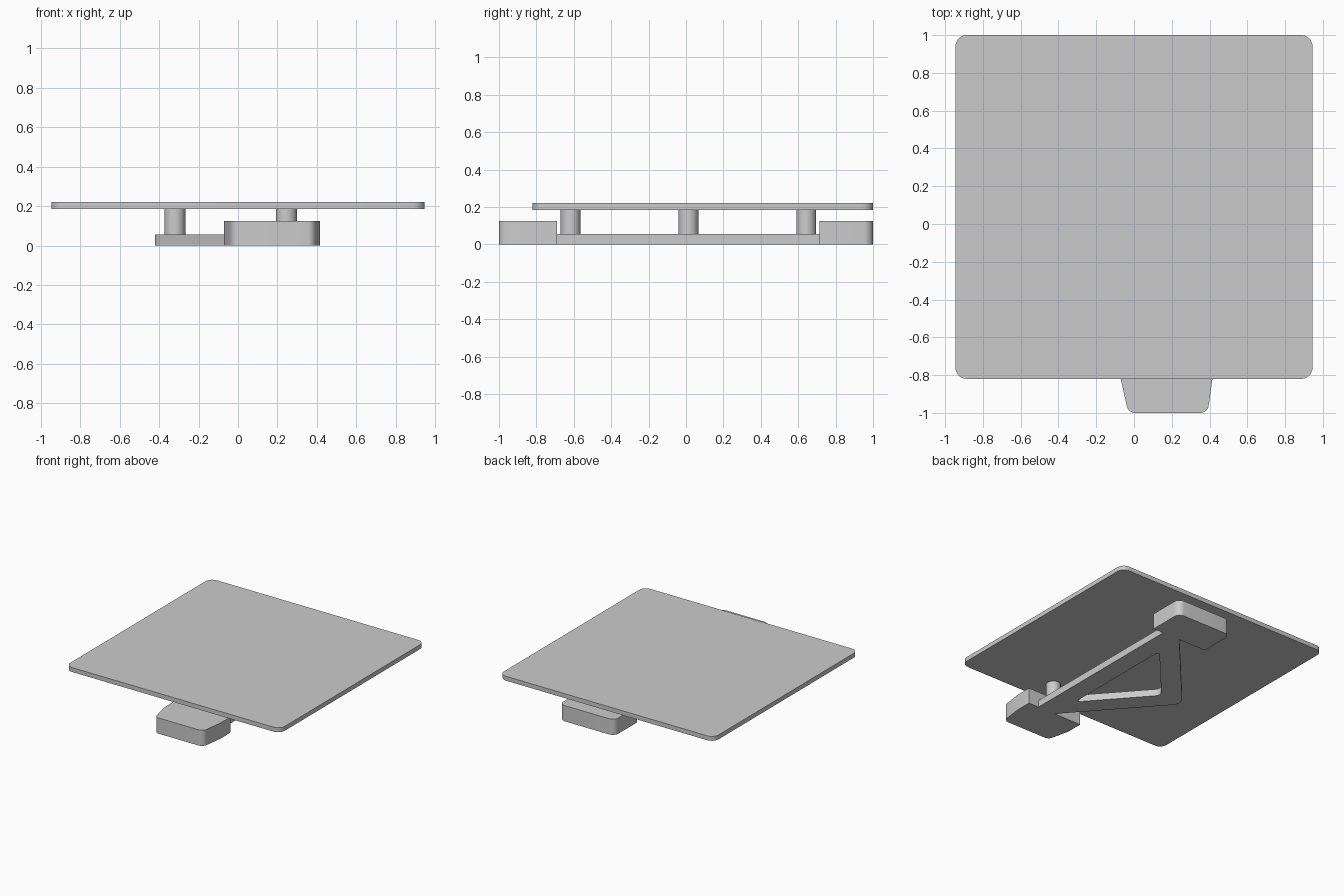
import bpy
import bmesh
import math
from mathutils import Vector

cube = bpy.data.objects.get("Cube")
if cube:
    bpy.data.objects.remove(cube, do_unlink=True)

grey = bpy.data.materials.new("light grey")
grey.use_nodes = True
grey.diffuse_color = (0.6, 0.6, 0.6, 1)
grey.node_tree.nodes["Principled BSDF"].inputs["Base Color"].default_value = (0.6, 0.6, 0.6, 1)


def rounded(corners, steps=8):
    """Outline from (x, y, radius) corners, each replaced by a tangent arc."""
    outline = []
    for i, (x, y, r) in enumerate(corners):
        p = Vector((x, y))
        if r == 0:
            outline.append(p)
            continue
        to_prev = (Vector(corners[i - 1][:2]) - p).normalized()
        to_next = (Vector(corners[(i + 1) % len(corners)][:2]) - p).normalized()
        half = to_prev.angle(to_next) / 2
        centre = p + (to_prev + to_next).normalized() * (r / math.sin(half))
        start = p + to_prev * (r / math.tan(half)) - centre
        end = p + to_next * (r / math.tan(half)) - centre
        sweep = math.atan2(start.x * end.y - start.y * end.x, start.dot(end))
        for k in range(steps + 1):
            a = sweep * k / steps
            outline.append(centre + Vector((start.x * math.cos(a) - start.y * math.sin(a),
                                            start.x * math.sin(a) + start.y * math.cos(a))))
    return outline


def slab(name, outlines, z0, z1):
    """Solid between two heights; outlines after the first are holes."""
    bm = bmesh.new()
    edges = []
    for outline in outlines:
        verts = [bm.verts.new((p.x, p.y, z0)) for p in outline]
        edges += [bm.edges.new((verts[i - 1], verts[i])) for i in range(len(verts))]
    if len(outlines) == 1:
        bm.faces.new(verts)
    else:
        bmesh.ops.triangle_fill(bm, edges=edges, use_beauty=True, normal=(0, 0, 1))
    top = bmesh.ops.extrude_face_region(bm, geom=bm.faces[:])["geom"]
    bmesh.ops.translate(bm, vec=(0, 0, z1 - z0),
                        verts=[v for v in top if isinstance(v, bmesh.types.BMVert)])
    bmesh.ops.recalc_face_normals(bm, faces=bm.faces[:])
    mesh = bpy.data.meshes.new(name)
    bm.to_mesh(mesh)
    bm.free()
    mesh.materials.append(grey)
    obj = bpy.data.objects.new(name, mesh)
    bpy.context.collection.objects.link(obj)
    bpy.ops.object.select_all(action="DESELECT")
    obj.select_set(True)
    bpy.context.view_layer.objects.active = obj
    bpy.ops.object.shade_smooth_by_angle(angle=math.radians(30))


BASE_TOP, BLOCK_TOP, PLATE_LOW, PLATE_TOP = 0.055, 0.125, 0.185, 0.22
MID = 0.013  # the frame is symmetric about this y

# Flat top plate
slab("top_plate", [rounded([(-0.945, -0.82, 0.06), (0.945, -0.82, 0.06),
                            (0.945, 1, 0.06), (-0.945, 1, 0.06)])], PLATE_LOW, PLATE_TOP)

# Tapered front block and square back block
slab("front_block", [rounded([(-0.07, -0.69, 0), (-0.07, -0.82, 0), (-0.03, -1, 0.045),
                              (0.39, -1, 0.045), (0.415, -0.82, 0), (0.415, -0.69, 0)])],
     0, BLOCK_TOP)
slab("back_block", [rounded([(-0.07, 0.715, 0), (0.415, 0.715, 0),
                             (0.415, 1, 0.05), (-0.07, 1, 0.05)])], 0, BLOCK_TOP)

# Triangular base frame with an open middle
frame = rounded([(0.325, -0.69, 0), (0.325, 0.715, 0), (0.172, 0.715, 0),
                 (-0.447, MID, 0.08), (0.172, -0.69, 0)])
opening = rounded([(0.17, MID - 0.475, 0.015), (0.17, MID + 0.475, 0.015), (-0.248, MID, 0.05)])
slab("base_frame", [frame, opening], 0, BASE_TOP)

# Round posts at the three frame corners
for name, x, y in (("front_post", 0.245, MID - 0.63), ("back_post", 0.245, MID + 0.63),
                   ("side_post", -0.32, MID)):
    circle = [Vector((x + 0.053 * math.cos(math.tau * i / 32),
                      y + 0.053 * math.sin(math.tau * i / 32))) for i in range(32)]
    slab(name, [circle], BASE_TOP, PLATE_LOW)
